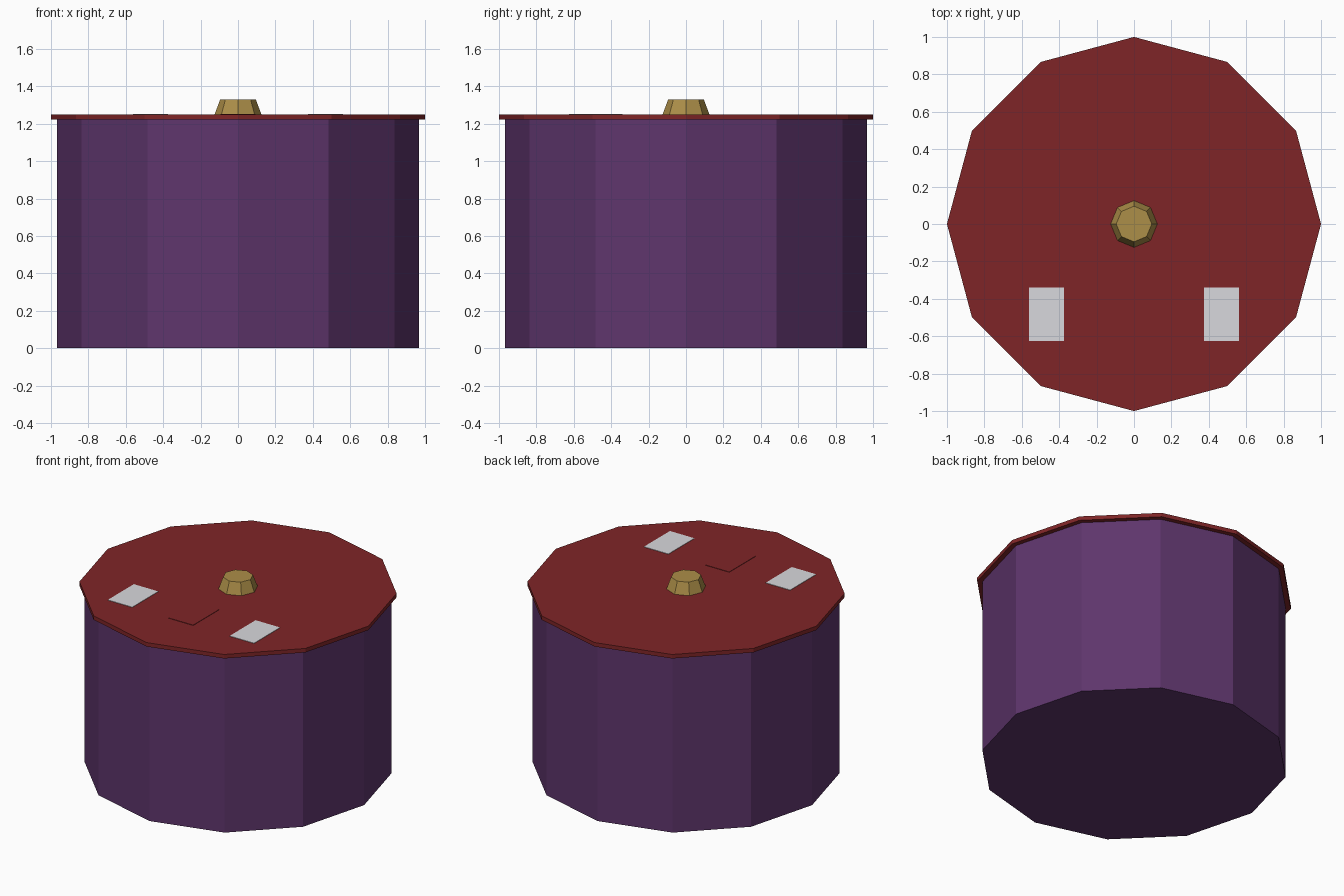
import bpy, bmesh, math
from mathutils import Matrix

if "Cube" in bpy.data.objects:
    bpy.data.objects.remove(bpy.data.objects["Cube"])


def material(name, rgb):
    # sRGB 0-255 to linear diffuse colour
    lin = [((c / 255 + 0.055) / 1.055) ** 2.4 for c in rgb]
    m = bpy.data.materials.new(name)
    m.diffuse_color = (*lin, 1.0)
    m.use_nodes = True
    m.node_tree.nodes["Principled BSDF"].inputs["Base Color"].default_value = m.diffuse_color
    return m


PURPLE = material("purple", (94, 53, 108))
RED = material("dark red", (127, 37, 39))
BRASS = material("brass", (172, 142, 72))
WHITE = material("pale grey", (217, 217, 221))


def finish(name, bm, mat):
    bmesh.ops.recalc_face_normals(bm, faces=bm.faces)
    mesh = bpy.data.meshes.new(name)
    bm.to_mesh(mesh)
    bm.free()
    mesh.materials.append(mat)
    obj = bpy.data.objects.new(name, mesh)
    bpy.context.collection.objects.link(obj)
    return obj


def prism(name, sides, r_low, r_high, z0, z1, mat):
    """Flat-sided upright frustum with a corner on the +x axis."""
    bm = bmesh.new()
    rings = []
    for r, z in ((r_low, z0), (r_high, z1)):
        rings.append([bm.verts.new((r * math.cos(2 * math.pi * i / sides),
                                    r * math.sin(2 * math.pi * i / sides), z))
                      for i in range(sides)])
    for ring in rings:
        bm.faces.new(ring)
    low, high = rings
    for i in range(sides):
        j = (i + 1) % sides
        bm.faces.new((low[i], low[j], high[j], high[i]))
    return finish(name, bm, mat)


def plate(name, x, mat):
    """Thin rectangular plate lying on the lid."""
    bm = bmesh.new()
    bmesh.ops.create_cube(bm, size=1, matrix=Matrix.Translation((x, -0.4825, 1.2515))
                          @ Matrix.Diagonal((0.1875, 0.285, 0.003, 1)))
    return finish(name, bm, mat)


# Twelve-sided drum, overhanging lid and tapered knob
prism("drum_body", 12, 0.967, 0.967, 0.0, 1.225, PURPLE)
prism("lid", 12, 1.0, 1.0, 1.222, 1.25, RED)
prism("knob", 8, 0.125, 0.095, 1.25, 1.33, BRASS)

# Two pale plates with a lid-coloured one between them
plate("left_plate", -0.467, WHITE)
plate("middle_plate", 0.0, RED)
plate("right_plate", 0.467, WHITE)
